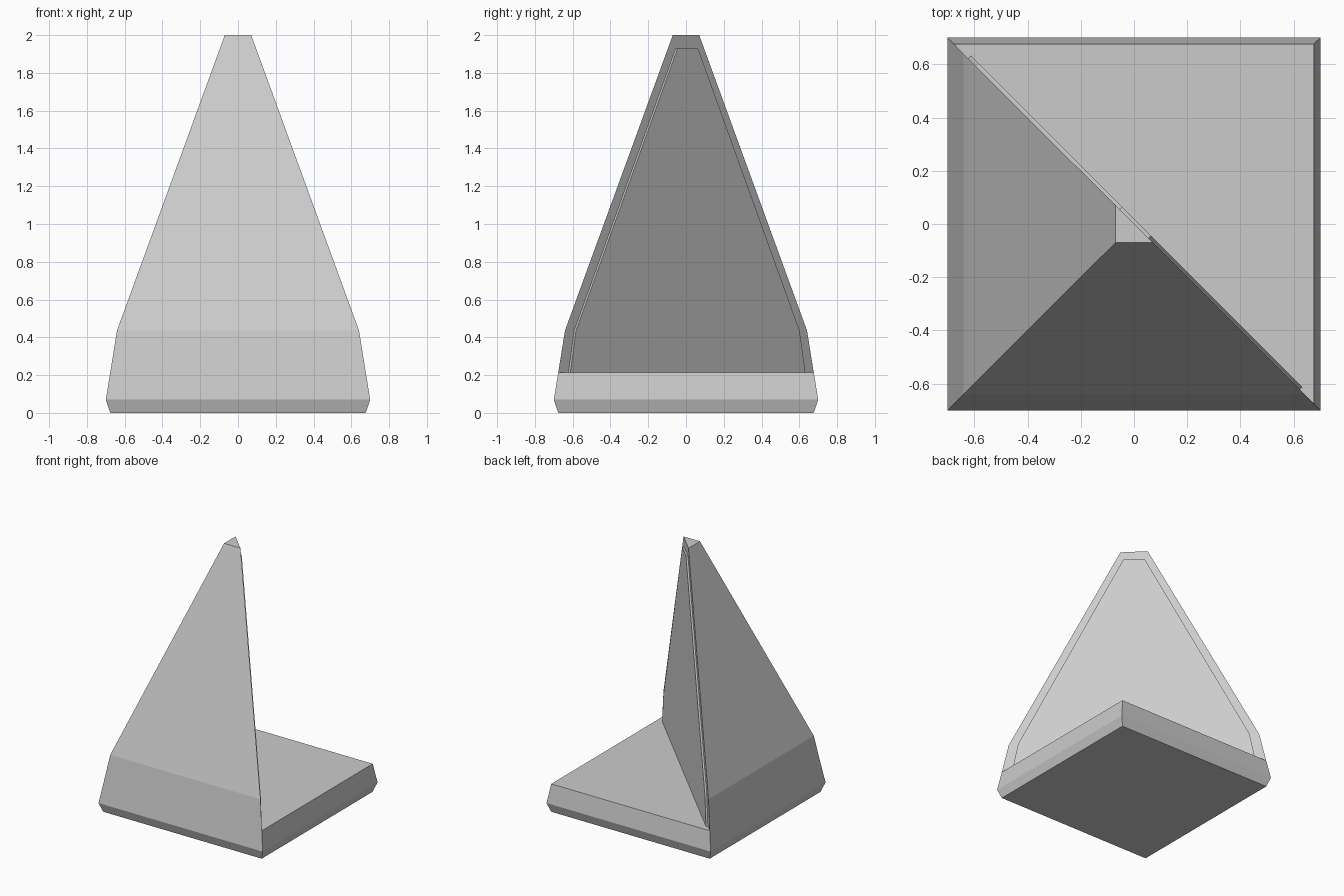
import bpy, bmesh

if "Cube" in bpy.data.objects:
    bpy.data.objects.remove(bpy.data.objects["Cube"])

CORNERS = [(1, 1), (-1, 1), (-1, -1), (1, -1)]


def finish(bm, name):
    bmesh.ops.recalc_face_normals(bm, faces=bm.faces)
    mesh = bpy.data.meshes.new(name)
    bm.to_mesh(mesh)
    bm.free()
    obj = bpy.data.objects.new(name, mesh)
    bpy.context.collection.objects.link(obj)
    return obj


def loft(bm, corners, profile):
    """Stack rings of (half width, height) and bridge them with quads."""
    rings = [[bm.verts.new((cx * h, cy * h, z)) for cx, cy in corners]
             for h, z in profile]
    n = len(corners)
    for a, b in zip(rings, rings[1:]):
        for i in range(n):
            j = (i + 1) % n
            bm.faces.new((a[i], a[j], b[j], b[i]))
    bm.faces.new(rings[-1])
    return rings


# Pedestal: square base with chamfered lower edge, plus half of a spire
# cut along the diagonal (joined so the solid is one closed shell)
LEDGE = (0.676, 0.215)
bm = bmesh.new()
base = loft(bm, CORNERS, [(0.676, 0), (0.70, 0.07), LEDGE])
bm.faces.new(list(reversed(base[0])))
bmesh.ops.delete(bm, geom=[f for f in bm.faces if f.calc_center_median().z > 0.21],
                 context='FACES_ONLY')
bm.faces.new((base[2][0], base[2][1], base[2][3]))
loft(bm, CORNERS[1:], [LEDGE, (0.641, 0.435), (0.07, 2.0)])
bmesh.ops.remove_doubles(bm, verts=bm.verts, dist=0.0005)
finish(bm, "pedestal_and_half_spire")

# Thin raised panel on the diagonal cut face
outline = [(0.622, 0.215), (0.592, 0.435), (0.054, 1.93)]
outline += [(-t, z) for t, z in reversed(outline)]
OFFSET = 0.0095
bm = bmesh.new()
back = [bm.verts.new((t, -t, z)) for t, z in outline]
front = [bm.verts.new((t + OFFSET, -t + OFFSET, z)) for t, z in outline]
bm.faces.new(front)
for i in range(len(outline) - 1):
    bm.faces.new((back[i], back[i + 1], front[i + 1], front[i]))
panel = finish(bm, "raised_panel")
if max(panel.data.polygons, key=lambda p: p.area).normal.x < 0:
    panel.data.flip_normals()
